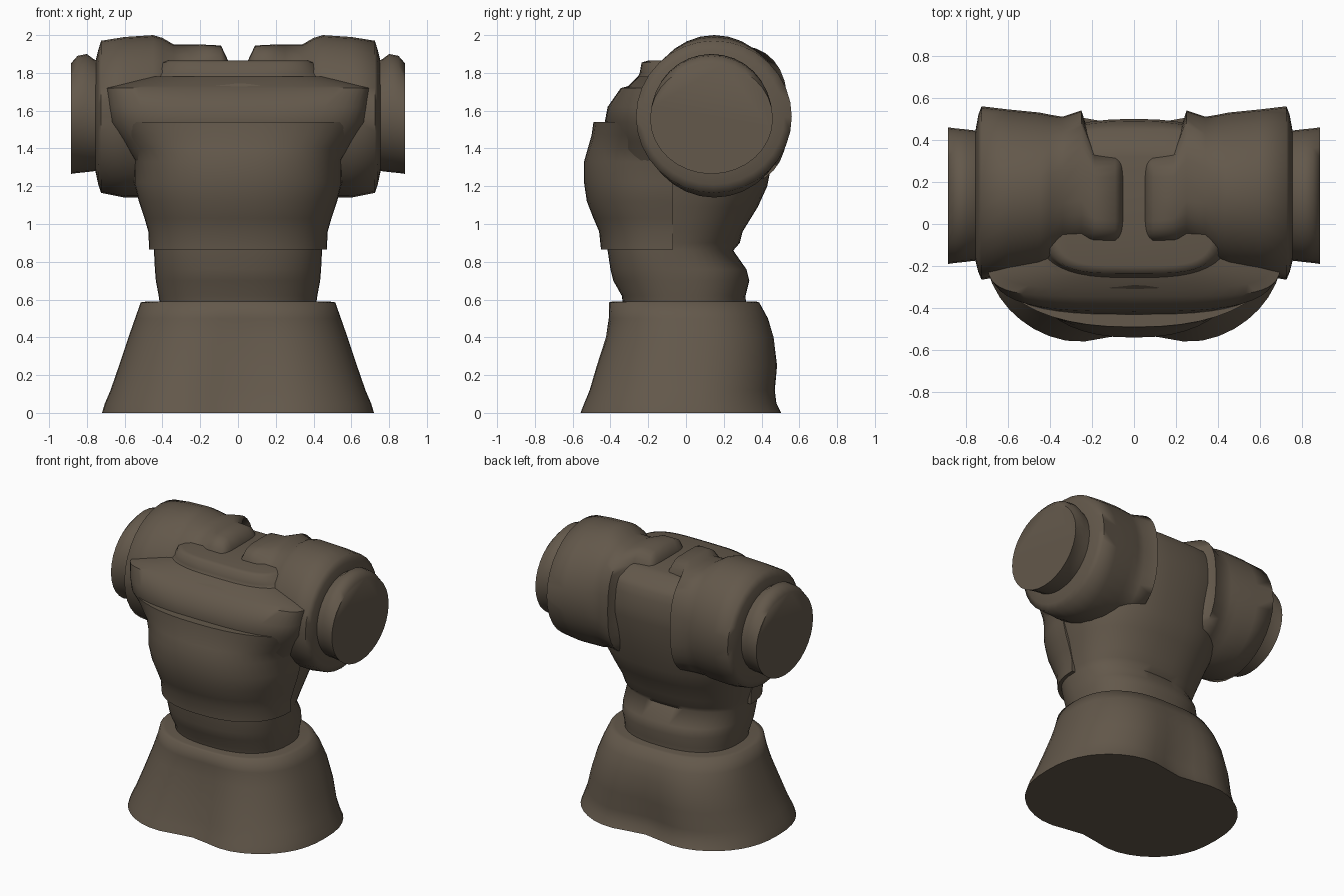
import bpy, bmesh, math

if "Cube" in bpy.data.objects:
    bpy.data.objects.remove(bpy.data.objects["Cube"])

cloth = bpy.data.materials.new("dark brown cloth")
cloth.diffuse_color = (0.125, 0.098, 0.07, 1)
cloth.use_nodes = True
cloth.node_tree.nodes["Principled BSDF"].inputs["Base Color"].default_value = cloth.diffuse_color


def spow(v, p):
    return math.copysign(abs(v) ** p, v)


def loft(name, rings, angle=40):
    """Skin a stack of point rings, cap both ends, smooth shade."""
    bm = bmesh.new()
    rows = [[bm.verts.new(p) for p in ring] for ring in rings]
    n = len(rows[0])
    for a, b in zip(rows, rows[1:]):
        for i in range(n):
            j = (i + 1) % n
            bm.faces.new((a[i], a[j], b[j], b[i]))
    bm.faces.new(rows[0][::-1])
    bm.faces.new(rows[-1])
    bmesh.ops.recalc_face_normals(bm, faces=bm.faces)
    me = bpy.data.meshes.new(name)
    bm.to_mesh(me)
    bm.free()
    me.materials.append(cloth)
    ob = bpy.data.objects.new(name, me)
    bpy.context.collection.objects.link(ob)
    bpy.ops.object.select_all(action='DESELECT')
    ob.select_set(True)
    bpy.context.view_layer.objects.active = ob
    bpy.ops.object.shade_smooth_by_angle(angle=math.radians(angle))
    return ob


def body_ring(z, hx, y0, y1, power=2.4, dent=0.0, n=48):
    """Rounded horizontal section, optionally pinched at the centre line."""
    pts = []
    for i in range(n):
        t = 2 * math.pi * i / n
        x = hx * spow(math.cos(t), 2 / power)
        s = spow(math.sin(t), 2 / power)
        s *= 1 - dent * math.exp(-(x / 0.22) ** 2)
        pts.append((x, (y0 + y1) / 2 + s * (y1 - y0) / 2, z))
    return pts


def arm_ring(side, x, y0, y1, z0, z1, power=2.0, n=32):
    """Vertical round section across the arm; higher power is boxier."""
    return [(side * x,
             (y0 + y1) / 2 + spow(math.cos(2 * math.pi * i / n), 2 / power) * (y1 - y0) / 2,
             (z0 + z1) / 2 + spow(math.sin(2 * math.pi * i / n), 2 / power) * (z1 - z0) / 2)
            for i in range(n)]


def chest_ring(z, hx, y0, back=-0.07, n=24):
    """Front half section with a flat back."""
    return [(hx * spow(math.cos(math.pi * i / n), 0.85),
             back + (y0 - back) * math.sin(math.pi * i / n) ** 0.85, z)
            for i in range(n + 1)]


# Flared skirt with a pinched front and back
skirt = [(0, .72, -.60, .545, .14), (.05, .705, -.58, .52, .14),
         (.12, .675, -.55, .51, .13), (.25, .63, -.51, .52, .11),
         (.40, .58, -.455, .495, .08), (.50, .545, -.43, .455, .05),
         (.585, .515, -.42, .40, .03), (.59, .48, -.39, .37, .0)]
loft("skirt", [body_ring(z, hx, a, b, 2.4, d) for z, hx, a, b, d in skirt], 80)

# Waist and torso core
core = [(.55, .41, -.33, .32), (.62, .42, -.34, .315), (.70, .435, -.385, .335),
        (.76, .44, -.40, .32), (.86, .445, -.415, .25), (.90, .45, -.42, .285),
        (.96, .47, -.42, .30), (1.09, .50, -.42, .38), (1.20, .54, -.42, .43),
        (1.40, .56, -.42, .47), (1.55, .61, -.42, .50), (1.62, .63, -.40, .50),
        (1.72, .60, -.32, .49), (1.77, .50, -.26, .47, 3), (1.80, .45, -.245, .45, 3.5),
        (1.855, .41, -.235, .36, 4), (1.865, .38, -.20, .32, 4)]
loft("torso", [body_ring(*r) for r in core], 75)

# Broad yoke across the collarbones, growing out of the chest panel
yoke = [(1.33, .54, -.40, .10, 2.6), (1.44, .61, -.41, .12, 2.8),
        (1.54, .68, -.43, .15, 3), (1.62, .69, -.415, .15, 3.4),
        (1.72, .70, -.345, .15, 5), (1.73, .66, -.305, .13, 5),
        (1.78, .46, -.255, .10, 4)]
loft("yoke", [body_ring(*r) for r in yoke], 50)

# Chest panel wrapping the front half
chest = [(.865, .47, -.45), (.96, .475, -.46), (1.03, .495, -.49),
         (1.12, .525, -.525), (1.22, .55, -.54), (1.33, .55, -.54),
         (1.40, .58, -.52), (1.47, .645, -.50), (1.54, .70, -.49)]
loft("chest_panel", [chest_ring(*r) for r in chest], 45)

# Short sleeves with boxy inner ends, and arm stumps
sleeve = [(.05, -.09, .33, 1.30, 1.86, 5), (.09, -.095, .33, 1.25, 1.945, 4.5),
          (.19, -.10, .35, 1.22, 1.95, 4), (.25, -.12, .54, 1.20, 1.95, 2.7),
          (.34, -.145, .51, 1.18, 1.95, 2.4), (.40, -.205, .52, 1.16, 1.985, 2.1),
          (.45, -.23, .53, 1.14, 2.0), (.60, -.245, .545, 1.14, 1.99),
          (.725, -.265, .56, 1.165, 1.97), (.74, -.23, .52, 1.21, 1.92),
          (.755, -.17, .44, 1.28, 1.86)]
stump = [(.70, -.17, .44, 1.28, 1.86), (.76, -.175, .445, 1.28, 1.87),
         (.80, -.18, .45, 1.275, 1.90), (.85, -.185, .455, 1.27, 1.89),
         (.885, -.19, .46, 1.265, 1.85)]
for side, label in ((1, "right"), (-1, "left")):
    loft("sleeve_" + label, [arm_ring(side, *r) for r in sleeve], 75)
    loft("arm_stump_" + label, [arm_ring(side, *r) for r in stump], 50)
